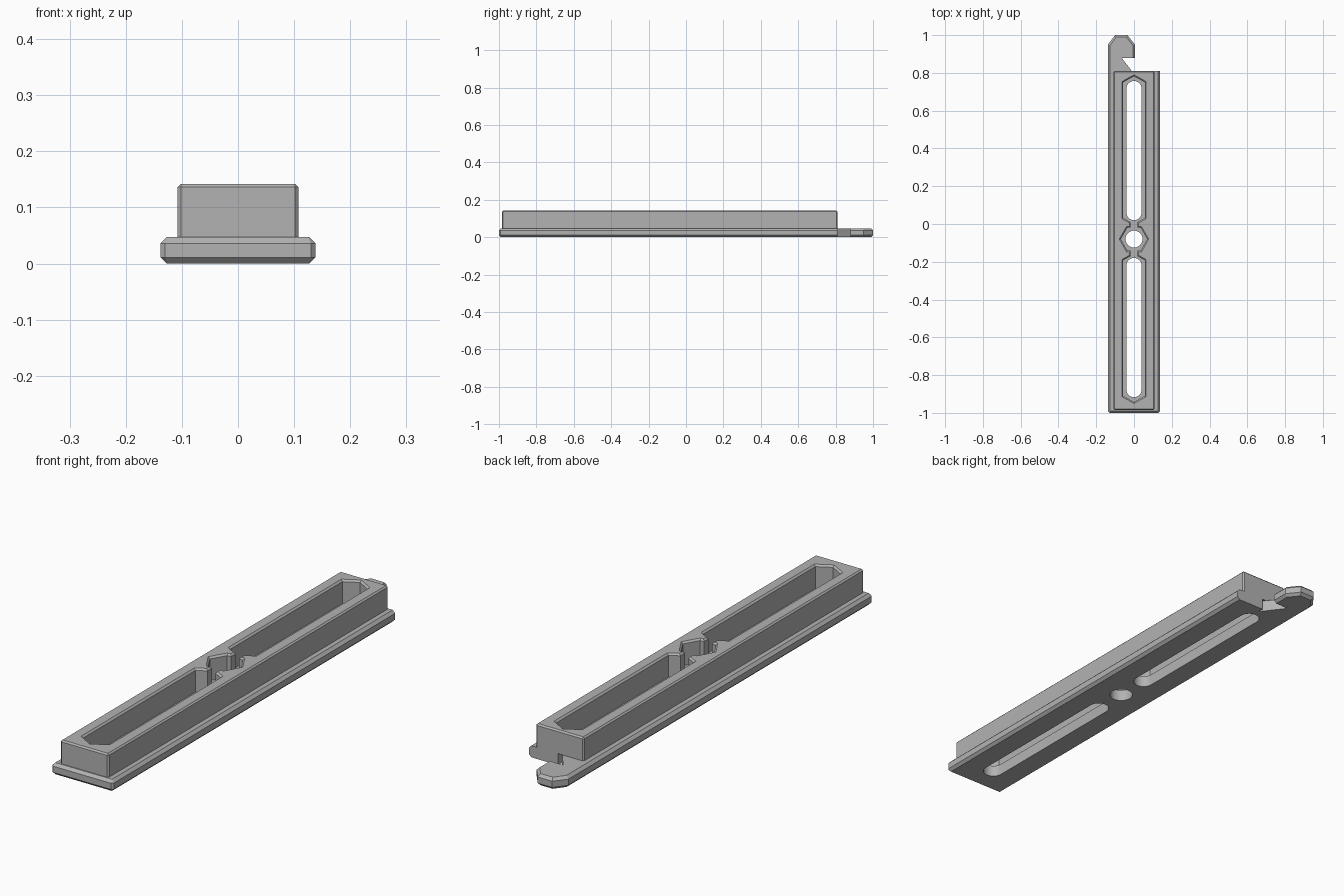
import bpy, bmesh, math

cube = bpy.data.objects.get("Cube")
if cube:
    bpy.data.objects.remove(cube, do_unlink=True)

MID = -0.08        # centre of the pocket pattern along y
SLAB_TOP = 0.047
TOP = 0.142

grey = bpy.data.materials.new("plain grey")
grey.use_nodes = True
grey.diffuse_color = (0.45, 0.45, 0.45, 1)
grey.node_tree.nodes["Principled BSDF"].inputs["Base Color"].default_value = (0.45, 0.45, 0.45, 1)


def offset(points, d):
    """Grow a counter-clockwise outline outwards by d."""
    result = []
    for i, (x, y) in enumerate(points):
        px, py = points[i - 1]
        nx, ny = points[(i + 1) % len(points)]
        a, b = math.atan2(y - py, x - px), math.atan2(ny - y, nx - x)
        turn = (b - a + math.pi) % (2 * math.pi) - math.pi
        normal = a + turn / 2 - math.pi / 2
        reach = d / math.cos(turn / 2)
        result.append((x + reach * math.cos(normal), y + reach * math.sin(normal)))
    return result


def loft(name, layers, bevel=0, keep=None):
    """Stack (outline, z) layers into a solid; bevel the edges chosen by keep."""
    bm = bmesh.new()
    rings = [[bm.verts.new((x, y, z)) for x, y in pts] for pts, z in layers]
    n = len(rings[0])
    bm.faces.new(rings[0][::-1])
    bm.faces.new(rings[-1])
    for low, high in zip(rings, rings[1:]):
        for i in range(n):
            j = (i + 1) % n
            bm.faces.new((low[i], low[j], high[j], high[i]))
    if bevel:
        edges = [e for e in bm.edges if keep(e)]
        bmesh.ops.bevel(bm, geom=edges, offset=bevel, segments=1, affect='EDGES')
    bmesh.ops.recalc_face_normals(bm, faces=bm.faces)
    mesh = bpy.data.meshes.new(name)
    bm.to_mesh(mesh)
    bm.free()
    mesh.materials.append(grey)
    obj = bpy.data.objects.new(name, mesh)
    bpy.context.collection.objects.link(obj)
    return obj


def cut(obj, cutter):
    """Subtract the cutter and remove it."""
    cutter.hide_render = True
    mod = obj.modifiers.new("cut", 'BOOLEAN')
    mod.operation = 'DIFFERENCE'
    mod.solver = 'EXACT'
    mod.object = cutter
    graph = bpy.context.evaluated_depsgraph_get()
    mesh = bpy.data.meshes.new_from_object(obj.evaluated_get(graph))
    obj.modifiers.clear()
    obj.data = mesh
    bpy.data.objects.remove(cutter, do_unlink=True)


def stadium(low, high, r, steps=16):
    """Round-ended slot outline between two arc centres."""
    pts = []
    for centre, start in ((high, 0), (low, math.pi)):
        for i in range(steps + 1):
            a = start + math.pi * i / steps
            pts.append((r * math.cos(a), centre + r * math.sin(a)))
    return pts


# Flanged base slab with the latch hook at the back
front = [(-0.138, -0.992), (-0.13, -1), (0.13, -1), (0.138, -0.992), (0.138, 0.81)]
notch = [(0.007, 0.81), (0.007, 0.785), (-0.065, 0.88), (0.005, 0.88)]
tip = [(0.005, 0.95), (-0.035, 1), (-0.1, 1), (-0.138, 0.95)]
plain = set(notch + front[-1:])


def outer_rim(e):
    a, b = e.verts
    if abs(a.co.z - b.co.z) > 1e-4:
        return False
    ends = [any(abs(v.co.x - x) + abs(v.co.y - y) < 1e-4 for x, y in plain) for v in (a, b)]
    return not all(ends)


outline = front + notch + tip
slab = loft("base_slab", [(outline, 0), (outline, SLAB_TOP)], 0.011, outer_rim)

# Through slots and the centre screw hole
for side in (-1, 1):
    ends = sorted((MID + side * 0.14, MID + side * 0.797))
    pts = stadium(ends[0], ends[1], 0.04)
    cut(slab, loft("slot_cutter", [(pts, -0.1), (pts, 0.1)]))
circle = [(0.045 * math.cos(math.tau * i / 32), MID + 0.045 * math.sin(math.tau * i / 32))
          for i in range(32)]
cut(slab, loft("hole_cutter", [(circle, -0.1), (circle, 0.1)]))

# Raised block with chamfered top and corners
rect = [(-0.108, -0.985), (0.108, -0.985), (0.108, 0.81), (-0.108, 0.81)]
block = loft("raised_block", [(rect, SLAB_TOP), (rect, TOP)], 0.006,
             lambda e: max(v.co.z for v in e.verts) > TOP - 0.001)

# Pocket: two long hex-ended bays joined by necks to a hexagonal nut seat
quarter = [(0.07, 0), (0.035, 0.061), (0.018, 0.061), (0.018, 0.09),
           (0.057, 0.112), (0.057, 0.83), (0, 0.862)]
right = [(x, -y) for x, y in quarter[:0:-1]] + quarter
pocket = [(x, MID + y) for x, y in right + [(-x, y) for x, y in right[-2:0:-1]]]
lip = 0.007
cut(block, loft("pocket_cutter", [(pocket, 0), (pocket, TOP - lip),
                                  (offset(pocket, lip), TOP),
                                  (offset(pocket, lip), TOP + 0.05)]))

# Smooth round walls, keep every chamfer crisp
for obj in (slab, block):
    bpy.ops.object.select_all(action='DESELECT')
    obj.select_set(True)
    bpy.context.view_layer.objects.active = obj
    bpy.ops.object.shade_smooth_by_angle(angle=math.radians(25))
